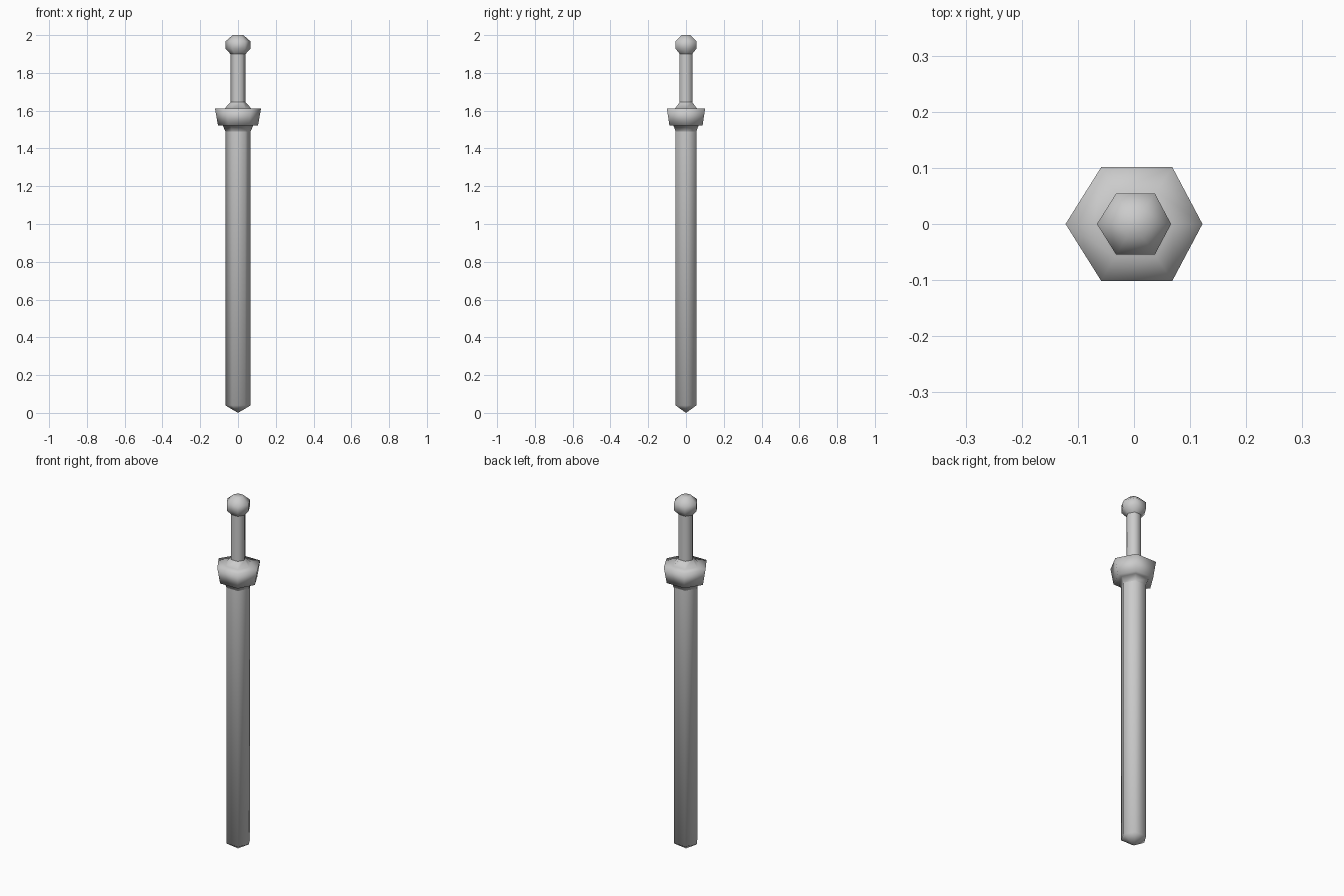
import bpy

if "Cube" in bpy.data.objects:
    bpy.data.objects.remove(bpy.data.objects["Cube"], do_unlink=True)

# Plain grey metal
grey = bpy.data.materials.new("grey_metal")
grey.use_nodes = True
grey.diffuse_color = (0.6, 0.6, 0.6, 1)
grey.node_tree.nodes["Principled BSDF"].inputs["Base Color"].default_value = grey.diffuse_color

# Slightly uneven six-sided cross-section, at unit radius
HEX = [(1, 0), (0.56, 0.83), (-0.48, 0.83), (-1, 0), (-0.48, -0.83), (0.56, -0.83)]
SIDES = len(HEX)


def hex_part(name, profile, cap_top=False):
    """Stack hexagon rings from (radius, height) pairs; zero radius makes a point."""
    verts, faces, rings = [], [], []
    for r, z in profile:
        start = len(verts)
        corners = [(x * r, y * r, z) for x, y in HEX] if r else [(0, 0, z)]
        verts += corners
        rings.append(range(start, start + len(corners)))
    for low, high in zip(rings, rings[1:]):
        for i in range(SIDES):
            j = (i + 1) % SIDES
            if len(low) == 1:
                faces.append((low[0], high[j], high[i]))
            else:
                faces.append((low[i], low[j], high[j], high[i]))
    if cap_top:
        faces.append(tuple(rings[-1]))
    mesh = bpy.data.meshes.new(name)
    mesh.from_pydata(verts, [], faces)
    mesh.materials.append(grey)
    mesh.shade_smooth()
    obj = bpy.data.objects.new(name, mesh)
    bpy.context.collection.objects.link(obj)
    return obj


# Long blade with a pointed tip
hex_part("blade", [(0, 0), (0.067, 0.04), (0.067, 1.49)])

# Flared guard with a collar below and a fillet up to the grip
hex_part("guard", [(0.067, 1.49), (0.08, 1.522), (0.106, 1.522),
                   (0.122, 1.612), (0.07, 1.612), (0.04, 1.645)])

# Thin grip
hex_part("grip", [(0.04, 1.645), (0.04, 1.9)])

# Rounded pommel
hex_part("pommel", [(0.04, 1.9), (0.066, 1.928), (0.066, 1.967), (0.028, 2.0)], cap_top=True)
